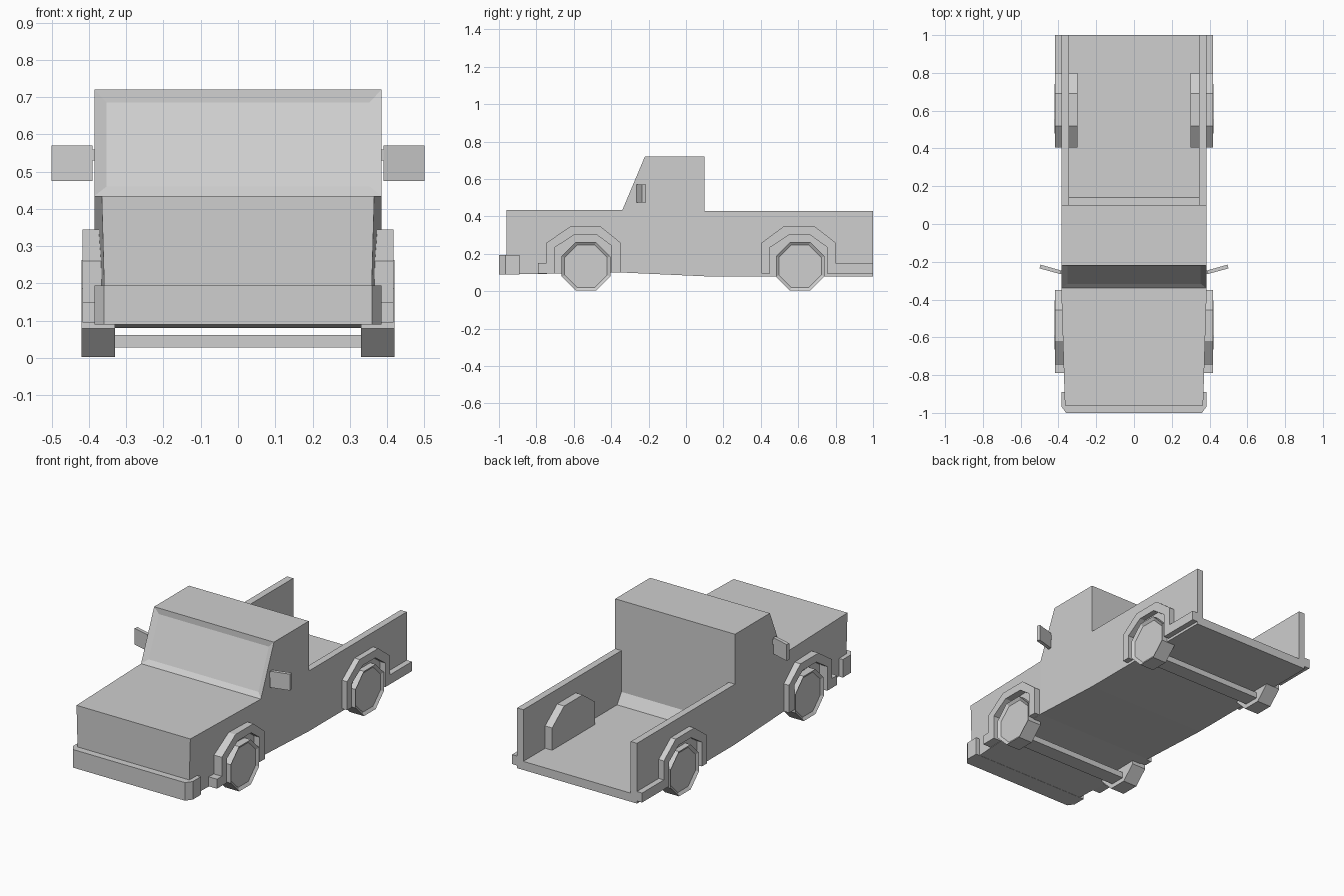
import bpy, bmesh, math
from mathutils import Vector

cube = bpy.data.objects.get("Cube")
if cube:
    bpy.data.objects.remove(cube, do_unlink=True)

GREY = (0.62, 0.62, 0.62, 1)
paint = bpy.data.materials.new("plain grey")
paint.use_nodes = True
paint.diffuse_color = GREY
paint.node_tree.nodes["Principled BSDF"].inputs["Base Color"].default_value = GREY


def prism(name, profile, low, high, axis="x", edit=None):
    """Extrude a (y, z) profile along x, or an (x, y) profile along z."""
    bm = bmesh.new()

    def place(p, t):
        return (t, p[0], p[1]) if axis == "x" else (p[0], p[1], t)
    ends = [[bm.verts.new(place(p, t)) for p in profile] for t in (low, high)]
    for ring in ends:
        bm.faces.new(ring)
    n = len(profile)
    for i in range(n):
        j = (i + 1) % n
        bm.faces.new((ends[0][i], ends[0][j], ends[1][j], ends[1][i]))
    bmesh.ops.recalc_face_normals(bm, faces=bm.faces)
    if edit:
        edit(bm)
    mesh = bpy.data.meshes.new(name)
    bm.to_mesh(mesh)
    bm.free()
    mesh.materials.append(paint)
    obj = bpy.data.objects.new(name, mesh)
    bpy.context.collection.objects.link(obj)
    return obj


def inset(normal, thickness, depth):
    """Return an edit that sinks a panel into the faces pointing along normal."""
    def edit(bm):
        bm.normal_update()
        picked = [f for f in bm.faces if f.normal.dot(Vector(normal).normalized()) > 0.98]
        bmesh.ops.inset_region(bm, faces=picked, thickness=thickness, depth=depth)
    return edit


def box(y0, y1, z0, z1):
    return [(y0, z0), (y1, z0), (y1, z1), (y0, z1)]


# Hood, narrowing towards the nose
def taper(bm):
    for v in bm.verts:
        if v.co.y < -0.9:
            v.co.x *= 0.95 if v.co.z > 0.3 else 0.925


prism("hood", [(-0.96, 0.09), (-0.34, 0.1), (-0.34, 0.435), (-0.96, 0.435)],
      -0.385, 0.385, edit=taper)

# Cab with a slightly sunken windscreen
prism("cab", [(-0.34, 0.1), (-0.34, 0.435), (-0.22, 0.72), (0.1, 0.72), (0.1, 0.08)],
      -0.385, 0.385, edit=inset((0, -0.92, 0.39), 0.045, -0.012))

# Bumper with cut corners
prism("front_bumper", [(-0.385, -0.89), (-0.385, -0.965), (-0.36, -1), (0.36, -1),
                       (0.385, -0.965), (0.385, -0.89)], 0.09, 0.195, axis="z")

# Open load bed, with a ramp against the cab
prism("bed_floor", [(0.1, 0.08), (1, 0.08), (1, 0.13), (0.14, 0.13), (0.1, 0.19)],
      -0.345, 0.345)

front_fender = [(-0.79, 0.095), (-0.79, 0.15), (-0.745, 0.15), (-0.745, 0.26),
                (-0.62, 0.345), (-0.455, 0.345), (-0.35, 0.26), (-0.35, 0.1),
                (-0.4, 0.1), (-0.4, 0.245), (-0.475, 0.3), (-0.6, 0.3),
                (-0.7, 0.235), (-0.7, 0.095)]
rear_arch = [(0.405, 0.095), (0.405, 0.26), (0.52, 0.345), (0.69, 0.345), (0.8, 0.26)]
rear_fender = rear_arch + [(0.8, 0.15), (1, 0.15), (1, 0.095), (0.755, 0.095),
                           (0.755, 0.235), (0.665, 0.3), (0.55, 0.3),
                           (0.45, 0.235), (0.45, 0.095)]


def octagon(y, z, apothem):
    r = apothem / math.cos(math.pi / 8)
    angles = [math.pi / 8 + i * math.pi / 4 for i in range(8)]
    return [(y + r * math.cos(a), z + r * math.sin(a)) for a in angles]


for side, s in (("left", 1), ("right", -1)):
    # Bed side, fenders and inner wheel housing
    prism(side + "_bed_side", box(0.1, 1, 0.08, 0.43), s * 0.345, s * 0.385)
    prism(side + "_front_fender", front_fender, s * 0.355, s * 0.418)
    prism(side + "_rear_fender", rear_fender, s * 0.38, s * 0.418)
    prism(side + "_wheel_housing", rear_arch + [(0.8, 0.095)], s * 0.3, s * 0.35)

    # Eight-sided wheels with a sunken hub panel
    for end, y in (("front", -0.535), ("rear", 0.61)):
        prism(side + "_" + end + "_wheel", octagon(y, 0.133, 0.13),
              s * 0.33, s * 0.42, edit=inset((s, 0, 0), 0.018, -0.012))

    # Door mirror, angled back, on a short arm
    prism(side + "_mirror", [(s * 0.39, -0.265), (s * 0.5, -0.235), (s * 0.495, -0.215),
                             (s * 0.39, -0.245)], 0.475, 0.57, axis="z")
    prism(side + "_mirror_arm", box(-0.262, -0.245, 0.53, 0.56), s * 0.375, s * 0.4)

# Axles
for end, y in (("front", -0.535), ("rear", 0.61)):
    prism(end + "_axle", box(y - 0.045, y + 0.045, 0.028, 0.062), -0.335, 0.335)
